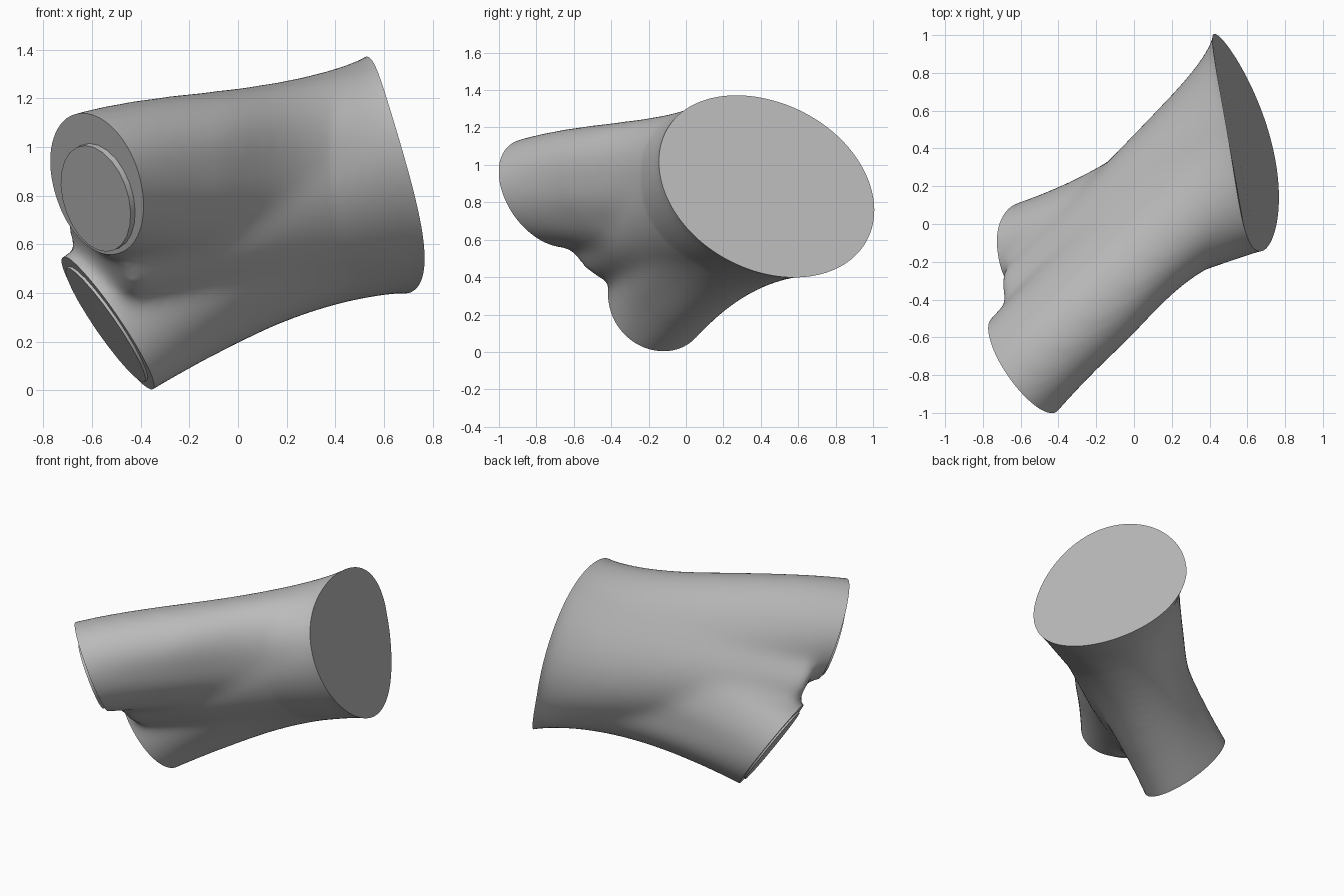
import bpy, bmesh, math
from mathutils import Vector as V

if "Cube" in bpy.data.objects:
    bpy.data.objects.remove(bpy.data.objects["Cube"])

grey = bpy.data.materials.new("grey")
grey.diffuse_color = (0.5, 0.5, 0.5, 1)
grey.use_nodes = True
grey.node_tree.nodes["Principled BSDF"].inputs["Base Color"].default_value = grey.diffuse_color

# End ellipses: centre and two half axes
TRUNK = (V((.63, .43, .885)), V((-.12, .575, -.13)), V((-.112, 0, .467)))
UPPER = (V((-.58, -.745, .85)), V((.185, -.24, 0)), V((-.06, -.10, .295)))
LOWER = (V((-.535, -.15, .275)), V((-.04, .27, -.03)), V((-.19, 0, .275)))
WEB = (V((-.55, -.405, .57)), V((-.138, .132, .129)), V((-.012, -.16, .15)))

across = (UPPER[0] - LOWER[0]).normalized()
axis = TRUNK[0] - (UPPER[0] + LOWER[0]) / 2
back = across.cross(axis).normalized()
SIDES, STEPS = 48, 24


def on_ring(ring, w):
    c, u, v = ring
    a, b = w.dot(u) / u.length_squared, w.dot(v) / v.length_squared
    k = math.hypot(a, b)
    return c + (u * a + v * b) / k


def outward(ring, inner):
    n = ring[1].cross(ring[2]).normalized()
    return n if n.dot(ring[0] - inner) > 0 else -n


def skin(bm, rows):
    rows = [[bm.verts.new(p) for p in r] for r in rows]
    for r, s in zip(rows, rows[1:]):
        for i in range(len(r)):
            j = (i + 1) % len(r)
            bm.faces.new((r[i], r[j], s[j], s[i]))
    bm.faces.new(rows[0][::-1])
    bm.faces.new(rows[-1])


def loft(bm, ring, t0, sag, side):
    # tube from a branch end to the wide end, waisted on its outer side
    rows = []
    for k in range(STEPS + 1):
        t = t0 + (1.09 - t0) * k / STEPS
        row = []
        for i in range(SIDES):
            a = 2 * math.pi * i / SIDES
            w = back * math.cos(a) + across * math.sin(a)
            p, q = on_ring(ring, w), on_ring(TRUNK, w)
            f = 1 - .8 * max(0, w.z) - .25 * max(0, -w.z)
            f *= 1 - max(0, -side * math.sin(a))
            if side < 0:
                f *= 1 + .4 * math.cos(a)
            up = max(0, w.z) * max(0, side)
            c1 = p.lerp(q, 1 / 3) - w * sag * (1.05 * f - .7 * up)
            c2 = p.lerp(q, 2 / 3) - w * sag * (1.6 * f + .4 * up)
            s = 1 - t
            row.append(p * s ** 3 + c1 * 3 * s * s * t + c2 * 3 * s * t * t + q * t ** 3)
        rows.append(row)
    skin(bm, rows)


def make(name, bm):
    bmesh.ops.recalc_face_normals(bm, faces=bm.faces)
    me = bpy.data.meshes.new(name)
    bm.to_mesh(me)
    bm.free()
    ob = bpy.data.objects.new(name, me)
    bpy.context.collection.objects.link(ob)
    me.materials.append(grey)
    bpy.ops.object.select_all(action='DESELECT')
    ob.select_set(True)
    bpy.context.view_layer.objects.active = ob
    return ob


# Forked body: two branches and the web between them, fused
bm = bmesh.new()
for ring, t0, sag, side in ((UPPER, -.07, .11, 1), (LOWER, -.07, .12, -1),
                            (WEB, -.025, 0, 0)):
    part = bmesh.new()
    loft(part, ring, t0, sag, side)
    bmesh.ops.recalc_face_normals(part, faces=part.faces)
    tmp = bpy.data.meshes.new("part")
    part.to_mesh(tmp)
    part.free()
    bm.from_mesh(tmp)
    bpy.data.meshes.remove(tmp)
body = make("forked_body", bm)
mod = body.modifiers.new("fuse", 'REMESH')
mod.mode, mod.voxel_size = 'VOXEL', .022
bpy.ops.object.modifier_apply(modifier="fuse")

bm = bmesh.new()
bm.from_mesh(body.data)
for _ in range(24):
    bmesh.ops.smooth_vert(bm, verts=bm.verts, factor=.5,
                          use_axis_x=True, use_axis_y=True, use_axis_z=True)
# Trim the three ends flat and close them
middle = V((0, 0, .75))
for ring in (UPPER, LOWER, TRUNK):
    cut = bmesh.ops.bisect_plane(
        bm, geom=bm.verts[:] + bm.edges[:] + bm.faces[:], dist=1e-5,
        plane_co=ring[0], plane_no=outward(ring, middle), clear_outer=True)
    rim = [e for e in cut['geom_cut'] if isinstance(e, bmesh.types.BMEdge)]
    bmesh.ops.holes_fill(bm, edges=rim, sides=0)
# Curve the wide rim back at its sides
for v in bm.verts:
    w = min(1, max(0, (v.co.x + .1) / .6))
    p, q = v.co.y - .43, v.co.z - .885
    v.co.x += w * w * (.03 - .33 * p * p - .2 * q * q)
bmesh.ops.recalc_face_normals(bm, faces=bm.faces)
bm.to_mesh(body.data)
bm.free()
bpy.ops.object.shade_smooth_by_angle(angle=math.radians(35))

# Raised oval plugs on the branch ends
for name, ring, shift, size, rise in (
        ("upper_plug", UPPER, V((.02, .02, -.05)), .74, .025),
        ("lower_plug", LOWER, V((0, 0, 0)), .85, .012)):
    c, u, v = ring
    n = outward(ring, middle)
    shift = shift - n * shift.dot(n)
    bm = bmesh.new()
    skin(bm, [[c + shift + n * h + (u * math.cos(a) + v * math.sin(a)) * size
               for a in (2 * math.pi * i / 24 for i in range(24))]
              for h in (-.03, rise)])
    make(name, bm)
    bpy.ops.object.shade_smooth_by_angle(angle=math.radians(35))
